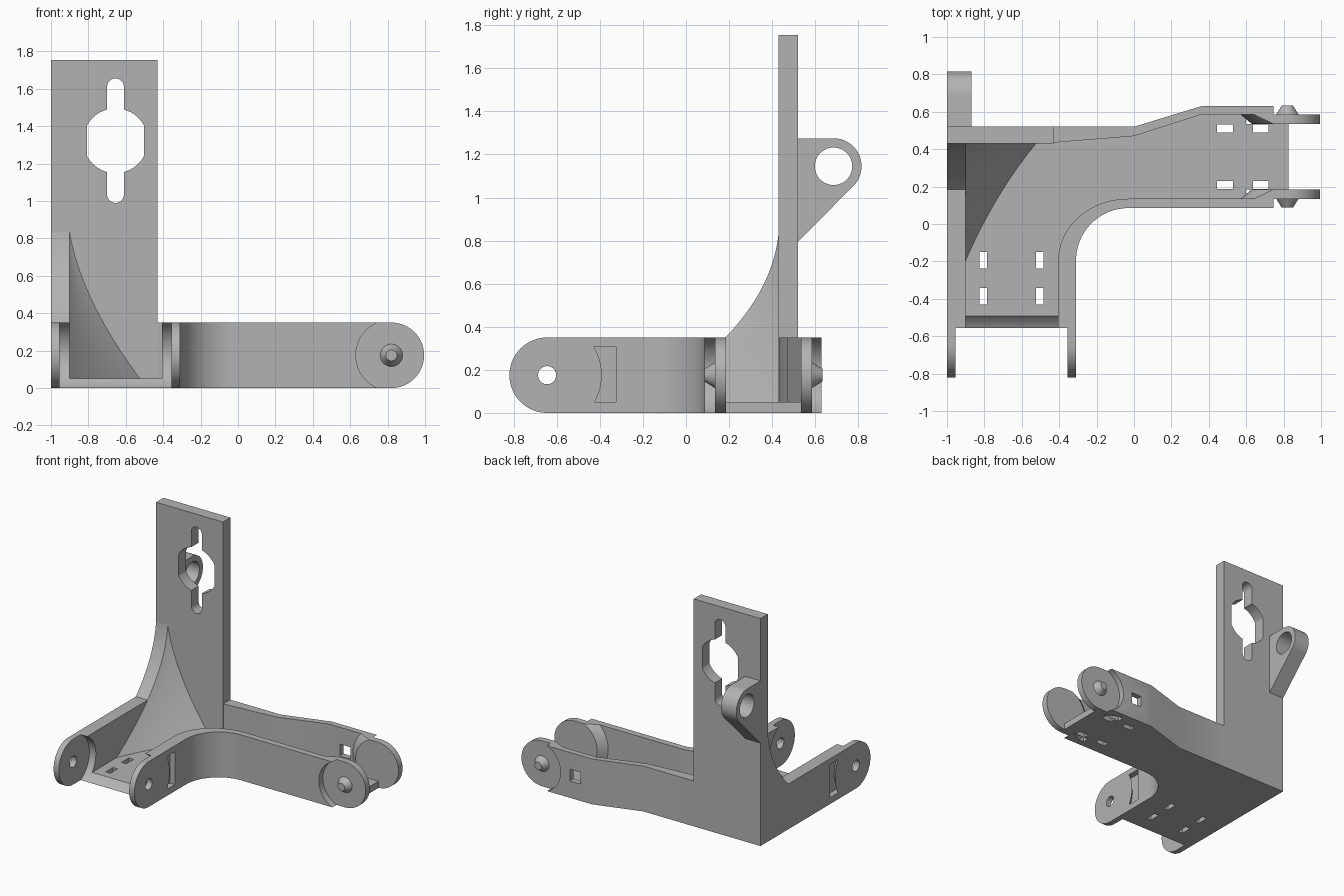
import bpy, bmesh, math

old = bpy.data.objects.get("Cube")
if old:
    bpy.data.objects.remove(old, do_unlink=True)

grey = bpy.data.materials.new("plain_grey")
grey.use_nodes = True
grey.diffuse_color = (0.45, 0.45, 0.45, 1)
grey.node_tree.nodes["Principled BSDF"].inputs["Base Color"].default_value = grey.diffuse_color

H = 0.35            # wall height
MID = H / 2         # height of every pivot
FLOOR = 0.05
LUG_Y = -0.645      # pivot of the front arm
LUG_X = 0.82        # pivot of the side arm
AXES = {"x": lambda u, v, d: (d, u, v),
        "y": lambda u, v, d: (u, d, v),
        "z": lambda u, v, d: (u, v, d)}


def loft(name, rings):
    """Solid skin through rings of equal length, capped at both ends."""
    bm = bmesh.new()
    loops = [[bm.verts.new(p) for p in ring] for ring in rings]
    n = len(loops[0])
    for a, b in zip(loops, loops[1:]):
        for i in range(n):
            j = (i + 1) % n
            bm.faces.new((a[i], a[j], b[j], b[i]))
    bm.faces.new(loops[0])
    bm.faces.new(loops[-1])
    bmesh.ops.recalc_face_normals(bm, faces=bm.faces)
    mesh = bpy.data.meshes.new(name)
    bm.to_mesh(mesh)
    bm.free()
    mesh.materials.append(grey)
    ob = bpy.data.objects.new(name, mesh)
    bpy.context.scene.collection.objects.link(ob)
    return ob


def prism(name, pts, axis, lo, hi, pts_hi=None):
    f = AXES[axis]
    return loft(name, [[f(u, v, lo) for u, v in pts],
                       [f(u, v, hi) for u, v in (pts_hi or pts)]])


def box(name, x0, x1, y0, y1, z0, z1):
    return prism(name, [(x0, y0), (x1, y0), (x1, y1), (x0, y1)], "z", z0, z1)


def arc(cu, cv, ru, rv, a0, a1, n=24):
    angles = [math.radians(a0 + (a1 - a0) * i / n) for i in range(n + 1)]
    return [(cu + ru * math.cos(a), cv + rv * math.sin(a)) for a in angles]


def circle(cu, cv, r, n=48):
    return arc(cu, cv, r, r, 0, 360, n)[:-1]


def cut(ob, cutters):
    bpy.ops.object.select_all(action="DESELECT")
    bpy.context.view_layer.objects.active = ob
    ob.select_set(True)
    for c in cutters:
        c.hide_render = True
        mod = ob.modifiers.new("cut", "BOOLEAN")
        mod.operation, mod.solver, mod.object = "DIFFERENCE", "EXACT", c
        bpy.ops.object.modifier_apply(modifier=mod.name)
        bpy.data.objects.remove(c, do_unlink=True)


# Gusset spread along the back panel and along the left wall at height z
def spread(z):
    f = max(0.0, (0.93 - z) / 0.88)
    return 0.38 * f ** 1.73, 0.63 * f ** 2.2


# Plan curves shared by the floor and the curved wall
inner_bend = arc(-0.03, -0.195, 0.375, 0.33, 180, 90)
outer_bend = arc(-0.03, -0.195, 0.28, 0.28, 180, 90)
back_inner = [(0.36, 0.585), (0, 0.47), (-0.43, 0.435)]


def front_recess():
    return prism("recess_cutter", circle(LUG_Y, MID, 0.197, 64), "x", -0.955, -0.355)


# Floor plate with mounting slots
floor = prism("floor_plate",
              [(-0.9, -0.6), (-0.405, -0.6)] + inner_bend
              + [(0.6, 0.135), (0.6, 0.185), (0.825, 0.185), (0.825, 0.535), (0.6, 0.535), (0.6, 0.585)]
              + back_inner + [(-0.9, 0.435)], "z", 0, FLOOR)
slots = [box("slot_cutter", x, x + 0.04, y, y + 0.088, -1, 1)
         for x in (-0.827, -0.525) for y in (-0.43, -0.238)]
slots += [box("slot_cutter", x, x + 0.083, y, y + 0.043, -1, 1)
          for x in (0.445, 0.635) for y in (0.187, 0.49)]
cut(floor, [front_recess()] + slots)


# Front arm walls, each ending in a rounded lug with a hole and a blind pocket
def pocket(surface, inward):
    def ring(r):
        zs = [0.05 + 0.255 * i / 16 for i in range(17)]
        return [(LUG_Y + math.sqrt(r * r - (z - MID) ** 2), z) for z in zs] + [(-0.325, 0.305), (-0.325, 0.05)]
    return prism("pocket_cutter", ring(0.203), "x", surface + inward * 0.045,
                 surface - inward * 0.01, ring(0.265))


def arm_wall(name, rear, x0, x1, surface, inward):
    wall = prism(name, rear + arc(LUG_Y, MID, MID, MID, 90, 270, 32), "x", x0, x1)
    hole = prism("hole_cutter", circle(LUG_Y, MID, 0.042), "x", -2, 2)
    cut(wall, [front_recess(), hole, pocket(surface, inward)])


rib = [(0.435 - spread(z)[1], z) for z in [0.93 - 0.58 * i / 20 for i in range(21)]]
arm_wall("left_wall_with_rib", [(0.435, 0)] + rib, -1, -0.9, -1, 1)
arm_wall("inner_arm_wall", [(-0.195, 0), (-0.195, H)], -0.405, -0.31, -0.31, -1)

# Curved wall joining the two arms, and the cranked back wall
curved = prism("curved_wall", inner_bend + [(0.8, 0.135), (0.8, 0.085)] + outer_bend[::-1], "z", 0, H)
back = prism("back_wall", [(0.8, 0.63), (0.8, 0.585)] + back_inner
             + [(-0.43, 0.52), (0, 0.52), (0.36, 0.63)], "z", 0, H)
for wall in (curved, back):
    cut(wall, [prism("recess_cutter", circle(LUG_X, MID, 0.19, 64), "y", -1, 1)])
cut(back, [box("hole_cutter", 0.46, 0.55, 0.3, 0.8, 0.13, 0.22)])


# Side arm lugs with flared tails and tapered pegs
def side_lug(name, wall_y, s):
    def ring(r):
        zs = [H * i / 20 for i in range(21)]
        tail = [(LUG_X - math.sqrt(r * r - (z - MID) ** 2), z) for z in zs]
        return tail + arc(LUG_X, MID, MID, MID, 90, -90, 32)
    prism(name + "_lug", ring(0.25), "y", wall_y, wall_y + s * 0.05, ring(0.19))
    prism(name + "_peg", circle(LUG_X, MID, 0.06, 32), "y", wall_y,
          wall_y - s * 0.048, circle(LUG_X, MID, 0.03, 32))


side_lug("front", 0.135, 1)
side_lug("rear", 0.585, -1)

# Upright panel with keyhole
panel = box("upright_panel", -1, -0.43, 0.43, 0.52, 0, 1.755)
KX = -0.655
clipped = [(max(KX - 0.152, min(KX + 0.152, u)), v) for u, v in circle(KX, 1.322, 0.173, 64)]
slot = arc(KX, 1.61, 0.045, 0.045, 0, 180) + arc(KX, 1.035, 0.045, 0.045, 180, 360)
cut(panel, [prism("keyhole_cutter", p, "y", 0, 1) for p in (clipped, slot)])

# Ring bracket behind the panel
ring_bracket = prism("ring_bracket", [(0.52, 0.795), (0.52, 1.275)]
                     + arc(0.685, 1.145, 0.13, 0.13, 90, -45, 32), "x", -1, -0.87)
cut(ring_bracket, [prism("ring_cutter", circle(0.685, 1.145, 0.087), "x", -2, 0)])


# Concave corner gusset
def gusset_ring(z):
    a, b = spread(z)
    pts = [(-0.9, 0.435, z)]
    for i in range(13):
        s = i / 12
        k = 0.84 * s * (1 - s)      # quadratic curve pulled toward the corner
        pts.append((-0.9 + a * ((1 - s) ** 2 + k), 0.435 - b * (s * s + k), z))
    return pts


loft("corner_gusset", [gusset_ring(FLOOR + 0.875 * i / 24) for i in range(25)])

# Smooth curves, crisp corners
bpy.ops.object.select_all(action="DESELECT")
for ob in bpy.context.scene.objects:
    if ob.type == "MESH" and grey.name in ob.data.materials:
        ob.select_set(True)
        bpy.context.view_layer.objects.active = ob
bpy.ops.object.shade_smooth_by_angle(angle=math.radians(25))
